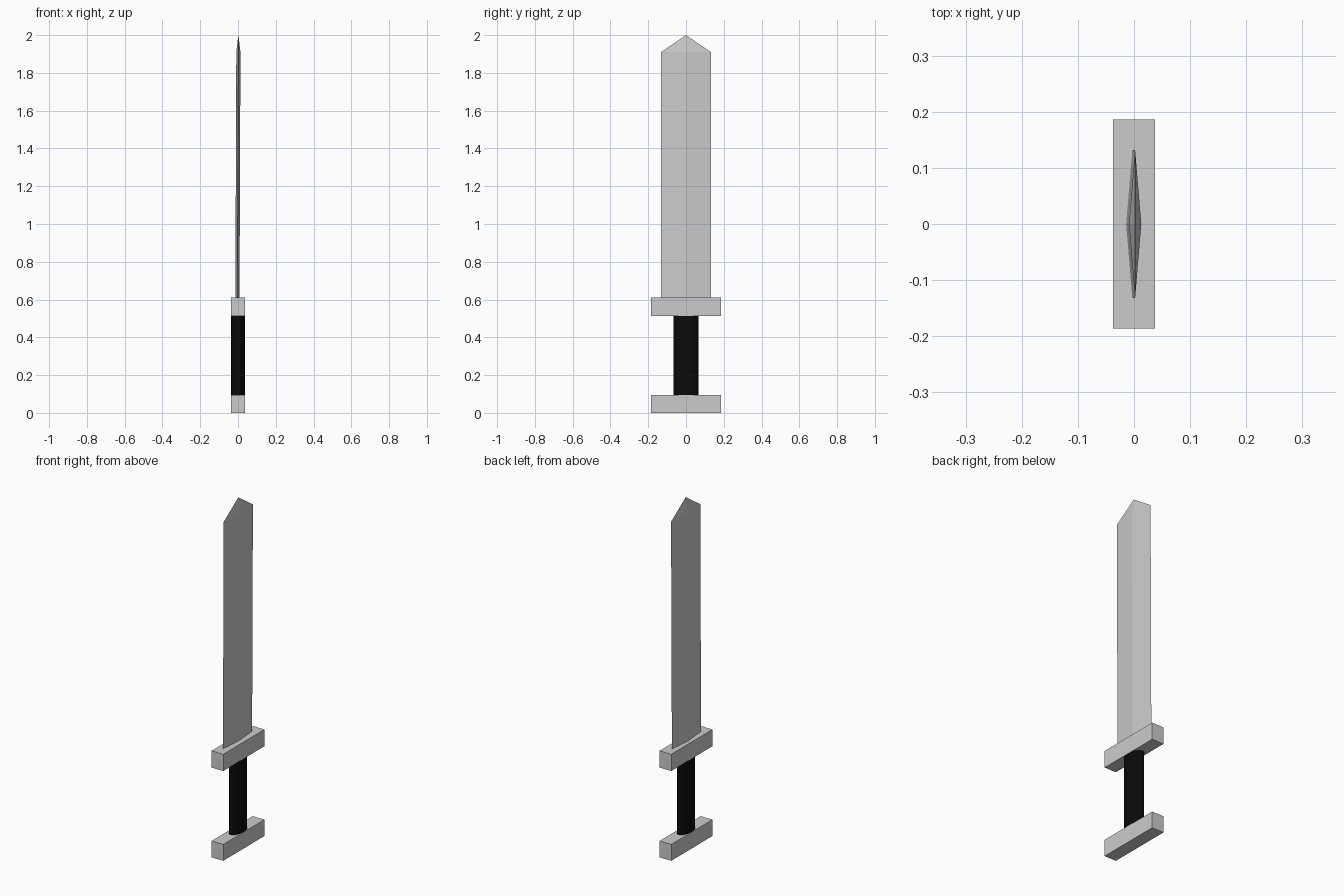
import bpy
import bmesh
from mathutils import Matrix

if "Cube" in bpy.data.objects:
    bpy.data.objects.remove(bpy.data.objects["Cube"])


def finish(name, bm):
    bmesh.ops.recalc_face_normals(bm, faces=bm.faces)
    mesh = bpy.data.meshes.new(name)
    bm.to_mesh(mesh)
    bm.free()
    obj = bpy.data.objects.new(name, mesh)
    bpy.context.collection.objects.link(obj)
    return obj


def crossbar(name, z_low, z_high):
    bm = bmesh.new()
    size = Matrix.Diagonal((0.074, 0.372, z_high - z_low, 1))
    bmesh.ops.create_cube(bm, size=1, matrix=Matrix.Translation((0, 0, (z_low + z_high) / 2)) @ size)
    return finish(name, bm)


# Pommel bar and guard
crossbar("pommel", 0.0, 0.094)
crossbar("guard", 0.514, 0.61)

# Oval grip between the bars
bm = bmesh.new()
bmesh.ops.create_cone(bm, cap_ends=True, segments=32, radius1=1, radius2=1, depth=0.42,
                      matrix=Matrix.Translation((0, 0, 0.304)) @ Matrix.Diagonal((0.036, 0.066, 1, 1)))
grip = finish("grip", bm)
black = bpy.data.materials.new("black_wrap")
black.diffuse_color = (0.003, 0.003, 0.003, 1)
black.use_nodes = True
black.node_tree.nodes["Principled BSDF"].inputs["Base Color"].default_value = black.diffuse_color
grip.data.materials.append(black)
bpy.context.view_layer.objects.active = grip
grip.select_set(True)
bpy.ops.object.shade_smooth_by_angle()

# Blade: slightly leaning diamond section rising to a short point
bm = bmesh.new()
rings = []
for x, z in ((-0.003, 0.608), (0.002, 1.91)):
    rings.append([bm.verts.new((x + dx, dy, z))
                  for dx, dy in ((0.011, 0), (0, 0.132), (-0.011, 0), (0, -0.132))])
tip = bm.verts.new((0.002, 0, 2.0))
bm.faces.new(rings[0])
for i in range(4):
    j = (i + 1) % 4
    bm.faces.new((rings[0][i], rings[0][j], rings[1][j], rings[1][i]))
    bm.faces.new((rings[1][i], rings[1][j], tip))
finish("blade", bm)
